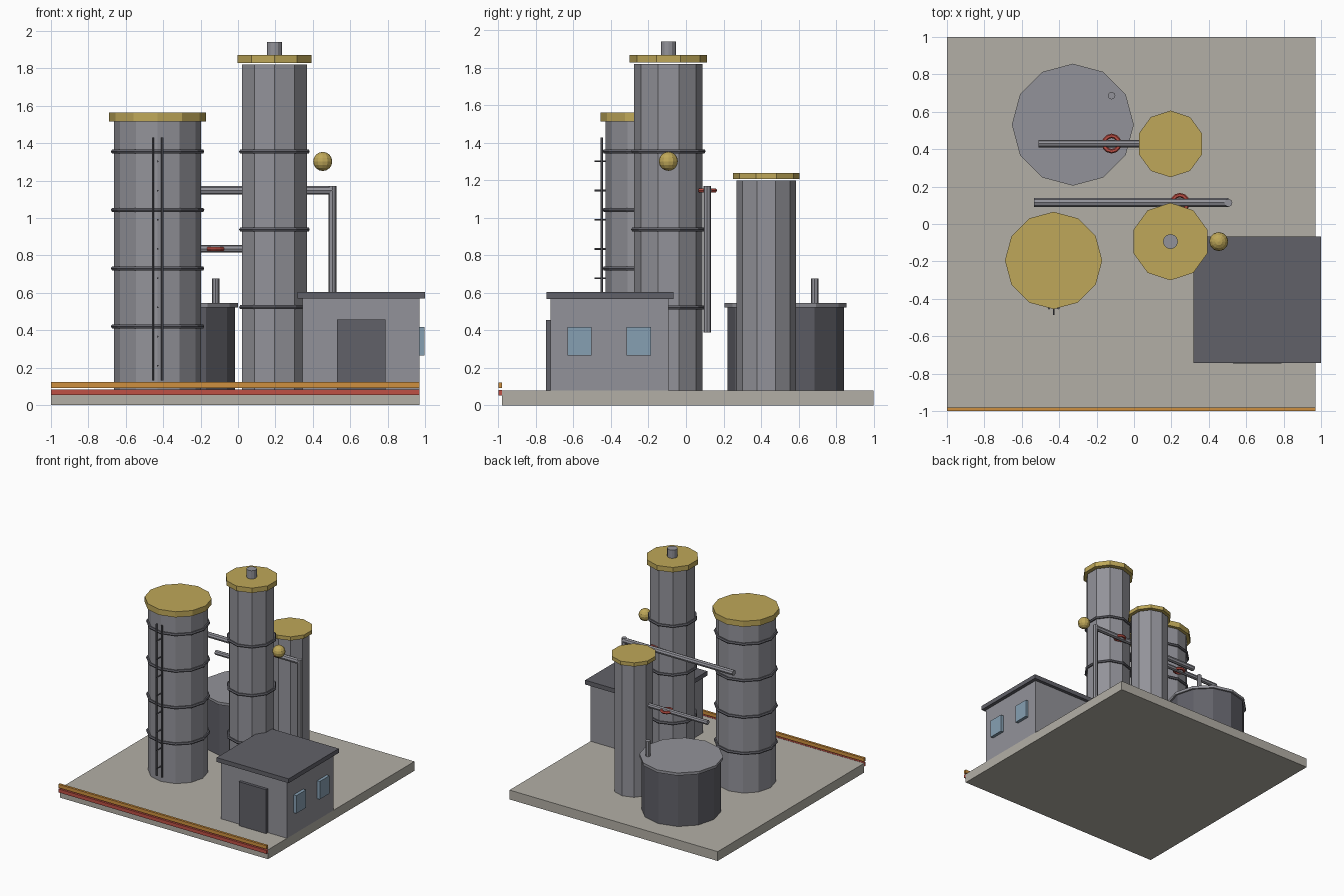
import bpy, bmesh, math
from mathutils import Vector

if "Cube" in bpy.data.objects:
    bpy.data.objects.remove(bpy.data.objects["Cube"])


def material(name, rgb):
    mat = bpy.data.materials.new(name)
    mat.use_nodes = True
    mat.diffuse_color = (*rgb, 1)
    mat.node_tree.nodes["Principled BSDF"].inputs["Base Color"].default_value = (*rgb, 1)
    return mat


CONCRETE = material("concrete", (0.45, 0.43, 0.38))
STEEL = material("steel grey", (0.29, 0.29, 0.32))
DARK = material("dark grey", (0.12, 0.12, 0.14))
GOLD = material("ochre", (0.52, 0.39, 0.10))
RED = material("red", (0.52, 0.08, 0.06))
ORANGE = material("orange", (0.62, 0.28, 0.05))
GLASS = material("window blue", (0.24, 0.35, 0.45))


def finish(bm, name, mat):
    bmesh.ops.recalc_face_normals(bm, faces=bm.faces)
    mesh = bpy.data.meshes.new(name)
    bm.to_mesh(mesh)
    bm.free()
    mesh.materials.append(mat)
    obj = bpy.data.objects.new(name, mesh)
    bpy.context.collection.objects.link(obj)
    return obj


def box(name, mat, xs, ys, zs):
    bm = bmesh.new()
    bmesh.ops.create_cube(bm, size=1)
    for v in bm.verts:
        v.co = [(lo + hi) / 2 + c * (hi - lo) for c, (lo, hi) in zip(v.co, (xs, ys, zs))]
    return finish(bm, name, mat)


def rod(name, mat, start, end, radius, sides=8):
    """Flat-sided cylinder between two points."""
    a, b = Vector(start), Vector(end)
    bm = bmesh.new()
    bmesh.ops.create_cone(bm, cap_ends=True, segments=sides, radius1=radius,
                          radius2=radius, depth=(b - a).length)
    if abs((b - a).normalized().z) < 0.99:
        turn = (b - a).to_track_quat('Z', 'Y').to_matrix()
        bmesh.ops.rotate(bm, verts=bm.verts, matrix=turn)
    bmesh.ops.translate(bm, verts=bm.verts, vec=(a + b) / 2)
    return finish(bm, name, mat)


def drum(name, mat, x, y, z0, z1, radius, sides):
    return rod(name, mat, (x, y, z0), (x, y, z1), radius, sides)


def ring(name, mat, x, y, z, major, minor, sides, tube=6):
    """Horizontal faceted torus with a corner facing +y."""
    bm = bmesh.new()
    loops = []
    for i in range(sides):
        a = math.tau * i / sides
        loop = []
        for j in range(tube):
            t = math.tau * j / tube
            r = major + minor * math.cos(t)
            loop.append(bm.verts.new((x + r * math.sin(a), y + r * math.cos(a),
                                      z + minor * math.sin(t))))
        loops.append(loop)
    for i in range(sides):
        p, q = loops[i], loops[(i + 1) % sides]
        for j in range(tube):
            k = (j + 1) % tube
            bm.faces.new((p[j], q[j], q[k], p[k]))
    return finish(bm, name, mat)


# Ground slab and the two rails along its front edge
GROUND = 0.08
box("ground_slab", CONCRETE, (-1, 0.97), (-0.98, 1), (0, GROUND))
box("front_stripe_lower", RED, (-1, 0.97), (-1, -0.98), (0.052, 0.082))
box("front_stripe_upper", ORANGE, (-1, 0.97), (-1, -0.98), (0.092, 0.122))


# Tall columns: body, cap and reinforcing bands
def column(name, x, y, radius, top, cap_radius, cap_z, sides, bands=()):
    drum(name + "_body", STEEL, x, y, GROUND, top, radius, sides)
    drum(name + "_cap", GOLD, x, y, *cap_z, cap_radius, sides)
    for i, z in enumerate(bands):
        ring(f"{name}_band_{i + 1}", DARK, x, y, z, radius + 0.005, 0.012, sides)


column("wide_column", -0.43, -0.195, 0.233, 1.515, 0.26, (1.515, 1.563), 12,
       (0.42, 0.73, 1.043, 1.355))
column("tall_column", 0.195, -0.094, 0.182, 1.82, 0.207, (1.828, 1.87), 10,
       (0.523, 0.938, 1.355))
column("rear_column", 0.195, 0.428, 0.158, 1.2, 0.178, (1.208, 1.24), 10)
drum("tall_column_vent", STEEL, 0.195, -0.094, 1.87, 1.94, 0.04, 12)

# Ladder on the wide column
for side, x in (("left", -0.405), ("right", -0.455)):
    drum(f"ladder_rail_{side}", DARK, x, -0.45, 0.13, 1.43, 0.007, 6)
for i in range(8):
    z = 0.21 + i * 0.156
    rod(f"ladder_rung_{i + 1}", DARK, (-0.43, -0.487, z), (-0.43, -0.43, z), 0.005, 6)

# Storage tank
drum("tank_body", DARK, -0.327, 0.531, GROUND, 0.525, 0.311, 12)
drum("tank_roof", STEEL, -0.327, 0.531, 0.522, 0.545, 0.326, 12)
drum("tank_vent", STEEL, -0.12, 0.686, 0.54, 0.677, 0.02, 8)

# Pipes and valve wheels
rod("upper_pipe", STEEL, (-0.535, 0.115, 1.147), (0.505, 0.115, 1.147), 0.023)
drum("down_pipe", STEEL, 0.505, 0.113, 0.39, 1.17, 0.021, 8)
rod("lower_pipe", STEEL, (-0.51, 0.43, 0.835), (0.15, 0.43, 0.835), 0.02)
ring("upper_valve_wheel", RED, 0.245, 0.113, 1.147, 0.041, 0.012, 12)
ring("lower_valve_wheel", RED, -0.12, 0.43, 0.834, 0.041, 0.012, 12)

# Floating lamp ball
bm = bmesh.new()
bmesh.ops.create_uvsphere(bm, u_segments=12, v_segments=8, radius=0.051)
bmesh.ops.translate(bm, verts=bm.verts, vec=(0.453, -0.094, 1.302))
finish(bm, "lamp_ball", GOLD)

# Control building
box("building_walls", STEEL, (0.345, 0.97), (-0.722, -0.094), (GROUND, 0.57))
box("building_roof", DARK, (0.319, 1), (-0.744, -0.066), (0.568, 0.605))
box("building_door", DARK, (0.53, 0.788), (-0.746, -0.72), (GROUND, 0.456))
for name, y in (("front", -0.568), ("rear", -0.252)):
    box(f"building_window_{name}", GLASS, (0.968, 0.996), (y - 0.065, y + 0.065), (0.265, 0.418))
